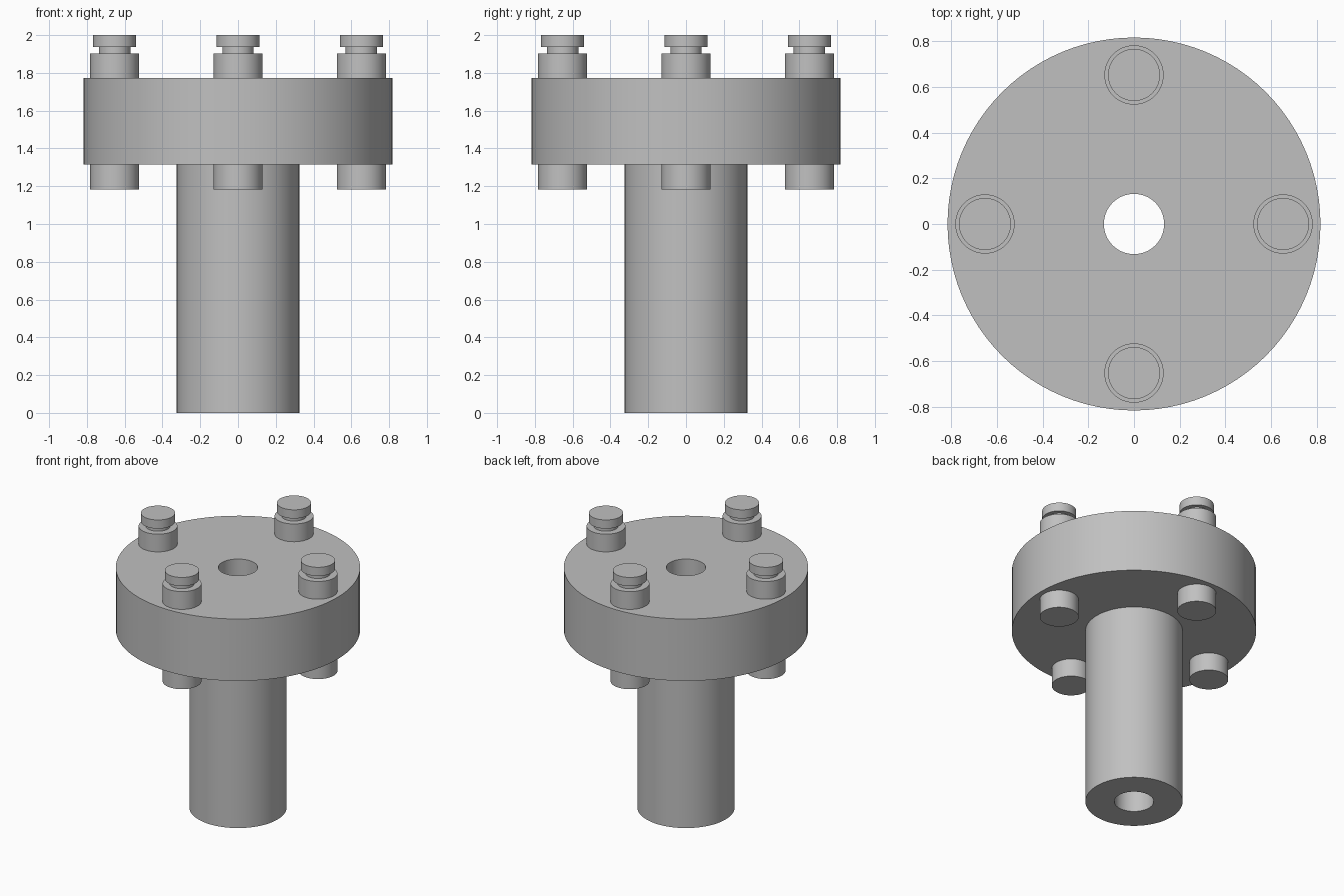
import bpy
import bmesh
import math

cube = bpy.data.objects.get("Cube")
if cube:
    bpy.data.objects.remove(cube, do_unlink=True)

# One plain metal colour
metal = bpy.data.materials.new("light_grey_metal")
metal.use_nodes = True
GREY = (0.53, 0.53, 0.53, 1)
metal.diffuse_color = GREY
metal.node_tree.nodes["Principled BSDF"].inputs["Base Color"].default_value = GREY


def lathe(name, profile, segments, location=(0, 0, 0)):
    """Spin a closed (radius, z) outline about the z axis."""
    bm = bmesh.new()
    verts = [bm.verts.new((r, 0, z)) for r, z in profile]
    edges = [bm.edges.new((a, b)) for a, b in zip(verts, verts[1:] + verts[:1])]
    bmesh.ops.spin(bm, geom=verts + edges, cent=(0, 0, 0), axis=(0, 0, 1),
                   angle=math.tau, steps=segments, use_duplicate=False)
    bmesh.ops.remove_doubles(bm, verts=bm.verts, dist=1e-5)
    # Drop any sliver left along the spin axis
    bmesh.ops.delete(bm, geom=[e for e in bm.edges if not e.link_faces], context='EDGES')
    bmesh.ops.recalc_face_normals(bm, faces=bm.faces)
    mesh = bpy.data.meshes.new(name)
    bm.to_mesh(mesh)
    bm.free()
    mesh.materials.append(metal)
    obj = bpy.data.objects.new(name, mesh)
    obj.location = location
    bpy.context.collection.objects.link(obj)
    bpy.ops.object.select_all(action='DESELECT')
    obj.select_set(True)
    bpy.context.view_layer.objects.active = obj
    bpy.ops.object.shade_smooth_by_angle(angle=math.radians(30))
    return obj


BORE, SHAFT, FLANGE = 0.132, 0.325, 0.817
FLANGE_BOTTOM, FLANGE_TOP = 1.315, 1.772

# Shaft and flange in one piece, with the bore running right through
lathe("flanged_shaft", [
    (BORE, 0), (SHAFT, 0), (SHAFT, FLANGE_BOTTOM), (FLANGE, FLANGE_BOTTOM),
    (FLANGE, FLANGE_TOP), (BORE, FLANGE_TOP)], 96)

# Four pins through the flange, each with a collar, neck and cap
PIN, NECK, CAP, PITCH = 0.13, 0.083, 0.114, 0.653
pin_outline = [
    (0, 1.183), (PIN, 1.183), (PIN, 1.903), (NECK, 1.903),
    (NECK, 1.936), (CAP, 1.936), (CAP, 2), (0, 2)]
for i, side in enumerate(("left", "back", "right", "front")):
    angle = i * math.pi / 2
    lathe(f"{side}_pin", pin_outline, 48,
          (PITCH * math.cos(angle), PITCH * math.sin(angle), 0))
